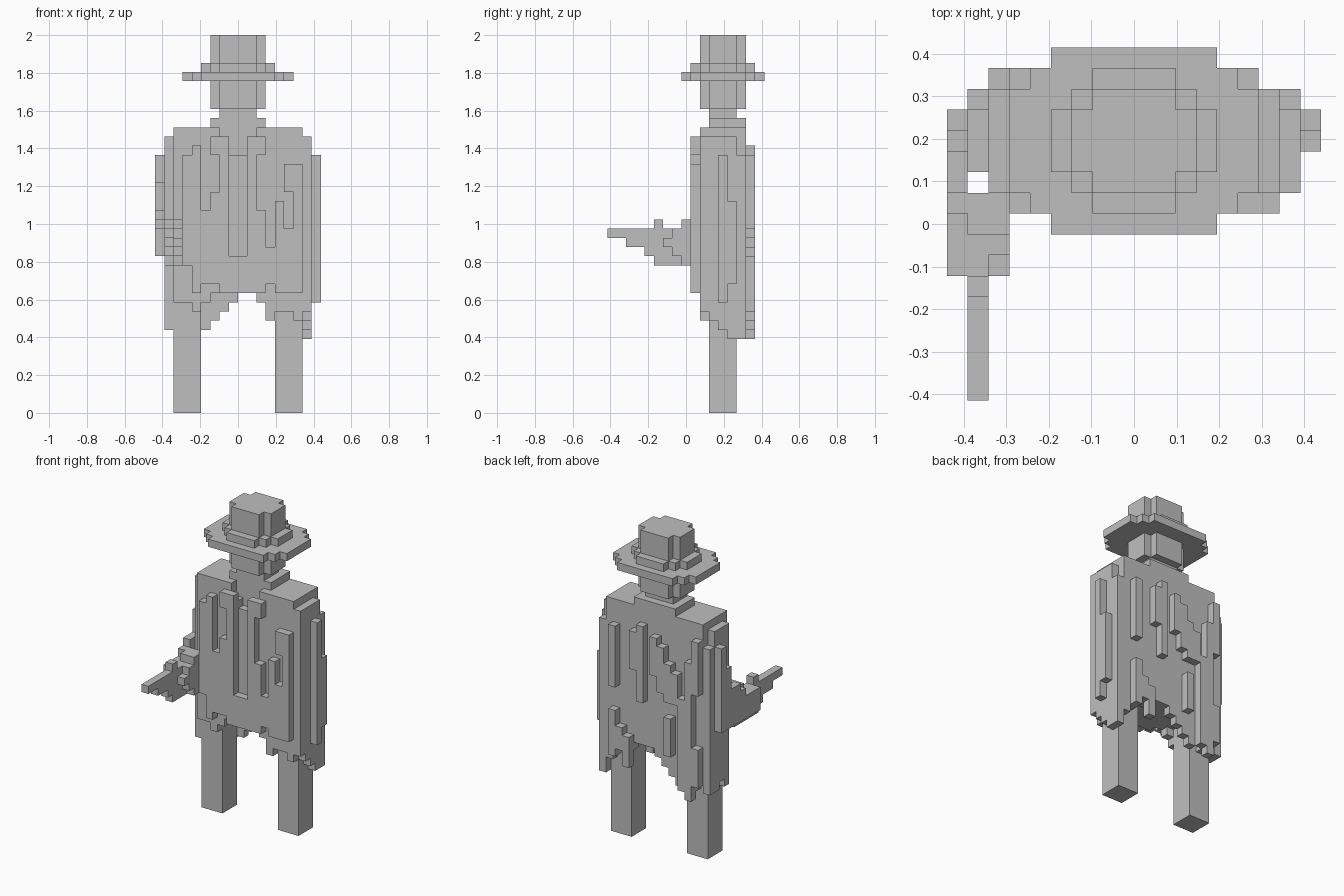
import bpy
import bmesh
from mathutils import Vector

cube = bpy.data.objects.get("Cube")
if cube:
    bpy.data.objects.remove(cube, do_unlink=True)

UNIT = 2 / 41          # edge of one block
MID = 8.5              # depth of the centre in blocks

grey = bpy.data.materials.new("plain grey")
grey.use_nodes = True
grey.diffuse_color = (0.52, 0.52, 0.52, 1)
grey.node_tree.nodes["Principled BSDF"].inputs["Base Color"].default_value = (0.52, 0.52, 0.52, 1)


def box(x0, x1, y0, y1, z0, z1):
    """All block cells inside a box."""
    return {(x, y, z) for x in range(x0, x1) for y in range(y0, y1) for z in range(z0, z1)}


def wide(x, y0, y1, z0, z1):
    """A box mirrored about the middle."""
    return box(-x, x, y0, y1, z0, z1)


def build(name, cells):
    """Skin a set of cells with its outer faces, joined into large flat panels."""
    bm = bmesh.new()
    for cell in cells:
        for axis in range(3):
            for side in (0, 1):
                step = list(cell)
                step[axis] += 2 * side - 1
                if tuple(step) in cells:
                    continue
                u, v = (axis + 1) % 3, (axis + 2) % 3
                corners = []
                for a, b in ((0, 0), (1, 0), (1, 1), (0, 1)):
                    p = Vector(cell)
                    p[axis] += side
                    p[u] += a
                    p[v] += b
                    p.y -= MID
                    corners.append(bm.verts.new(p * UNIT))
                bm.faces.new(corners if side else corners[::-1])
    bmesh.ops.remove_doubles(bm, verts=bm.verts, dist=UNIT / 100)
    bmesh.ops.dissolve_limit(bm, angle_limit=0.01, verts=bm.verts, edges=bm.edges)
    mesh = bpy.data.meshes.new(name)
    bm.to_mesh(mesh)
    bm.free()
    mesh.materials.append(grey)
    obj = bpy.data.objects.new(name, mesh)
    bpy.context.collection.objects.link(obj)


# Hat: crown, band and stepped brim
build("hat_crown", wide(2, 10, 15, 38, 41) | wide(3, 11, 14, 38, 41))
build("hat_band", wide(2, 9, 16, 37, 38) | wide(3, 10, 15, 37, 38) | wide(4, 11, 14, 37, 38))
build("hat_brim", wide(4, 8, 17, 36, 37) | wide(5, 9, 16, 36, 37) | wide(6, 10, 15, 36, 37))

# Head and neck
build("head", wide(2, 10, 15, 33, 36) | wide(3, 11, 14, 33, 36))
build("neck", wide(2, 11, 14, 31, 33))

# Legs
build("right_leg", box(-7, -4, 11, 14, 0, 13))
build("left_leg", box(4, 7, 11, 14, 0, 13))

# Poncho: body, shoulders and collar with an open neckline
poncho = wide(8, 10, 15, 13, 30) | wide(7, 10, 15, 30, 31)
poncho |= wide(3, 11, 15, 31, 32) - wide(1, 11, 12, 31, 32)
poncho -= wide(2, 10, 11, 29, 31) | wide(1, 10, 11, 28, 29)
poncho |= box(-3, -1, 9, 10, 28, 30) | box(1, 3, 9, 10, 28, 30)

# Ragged hem: lowest block of each column from right to left
front_hem = "13 12 12 11 12 13 13 13 13 13 12 10 11 11 10 11"
back_hem = "9 10 9 10 9 10 11 12 13 13 13 12 12 11 10 8"
for depth, hem in ((10, front_hem), (14, back_hem)):
    for i, low in enumerate(hem.split()):
        poncho |= box(i - 8, i - 7, depth, depth + 1, int(low), 14)
for x, lows in ((-8, (9, 10, 9)), (7, (10, 9, 8))):
    for i, low in enumerate(lows):
        poncho |= box(x, x + 1, 11 + i, 12 + i, low, 14)

# Trimmed corners
poncho -= box(-8, -7, 10, 11, 9, 31) | box(7, 8, 14, 15, 28, 31) | box(-8, -7, 14, 15, 28, 31)

# Raised folds: column, bottom, top
front_folds = ((-6, 16, 28), (-5, 13, 29), (-4, 14, 22), (-3, 14, 24), (-2, 13, 28),
               (-1, 13, 17), (0, 13, 17), (1, 13, 28), (2, 13, 22), (3, 14, 18),
               (4, 13, 23), (5, 13, 20), (5, 24, 27), (6, 13, 27))
back_folds = ((5, 11, 17), (5, 20, 28), (4, 12, 15), (3, 10, 14), (2, 23, 28), (1, 19, 29),
              (-1, 23, 28), (-2, 21, 27), (-3, 20, 25), (-4, 20, 24), (-6, 20, 26),
              (-3, 13, 18), (-5, 9, 21), (-6, 8, 20), (-7, 10, 15), (-7, 22, 29))
for depth, folds in ((9, front_folds), (15, back_folds)):
    for x, low, high in folds:
        poncho |= box(x, x + 1, depth, depth + 1, low, high)
poncho |= box(8, 9, 12, 13, 12, 28) | box(8, 9, 13, 14, 14, 23)
build("poncho", poncho)

# Right arm: sleeve steps down from the shoulder to the forearm
arm = box(-9, -8, 6, 14, 17, 20)
for y, top in ((9, 21), (10, 22), (11, 22), (12, 25), (13, 28)):
    arm |= box(-9, -8, y, y + 1, 17, top)
arm |= box(-8, -6, 8, 10, 16, 21) | box(-8, -6, 7, 8, 17, 20) | box(-7, -6, 6, 7, 18, 19)
build("right_arm", arm)

# Pistol: barrel, stepped underside, grip and hammer
pistol = box(-8, -7, 0, 8, 19, 20) | box(-8, -7, 5, 6, 20, 21)
for low, start in ((18, 2), (17, 4), (16, 5)):
    pistol |= box(-8, -7, start, 8, low, low + 1)
build("pistol", pistol)
